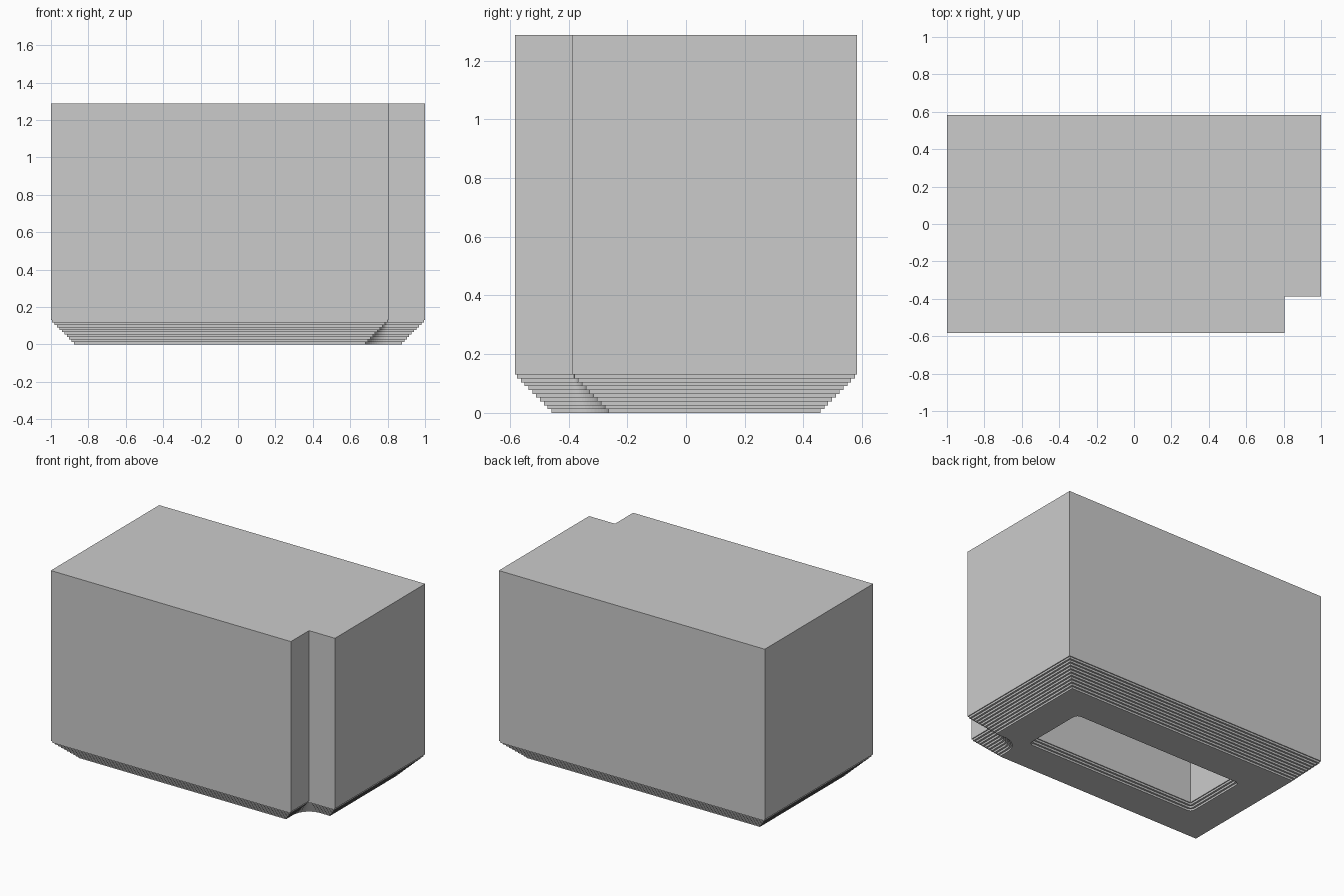
import bpy
import bmesh
from math import pi, cos, sin

cube = bpy.data.objects.get("Cube")
if cube:
    bpy.data.objects.remove(cube, do_unlink=True)

HALF_X, HALF_Y, HEIGHT = 1.0, 0.582, 1.288
NOTCH = 0.195               # square corner notch
STEP = 0.013                # height and depth of one base step
OUTER_STEPS, INNER_STEPS = 10, 3
WALL = 0.387                # thickness around the cavity
ARC = 12


def arc(cx, cy, r, start, end):
    return [(cx + r * cos(start + (end - start) * i / ARC),
             cy + r * sin(start + (end - start) * i / ARC)) for i in range(ARC + 1)]


def outer_outline(d):
    """Notched rectangle inset by d, rounded at the inner notch corner."""
    x, y = HALF_X - d, HALF_Y - d
    nx, ny = HALF_X - NOTCH, NOTCH - HALF_Y
    return ([(-x, -y), (nx - d, -y)] + arc(nx, ny, d, pi, pi / 2)
            + [(x, ny + d), (x, y), (-x, y)])


def cavity_outline(d):
    """Rectangle grown by d, with rounded corners."""
    x, y = HALF_X - WALL, HALF_Y - WALL
    points = []
    for k, (cx, cy) in enumerate([(x, y), (-x, y), (-x, -y), (x, -y)]):
        points += arc(cx, cy, d, k * pi / 2, (k + 1) * pi / 2)
    return points


def stepped_shell(bm, outline, steps, top):
    """Stack stepped layers below a straight wall, cap the top, return bottom edges."""
    levels = []
    for i in range(steps):
        d = (steps - i - 0.5) * STEP
        levels += [(d, i * STEP), (d, (i + 1) * STEP)]
    levels += [(0, steps * STEP), (0, top)]
    rings = [[bm.verts.new((x, y, z)) for x, y in outline(d)] for d, z in levels]
    n = len(rings[0])
    for low, high in zip(rings, rings[1:]):
        for i in range(n):
            j = (i + 1) % n
            bm.faces.new((low[i], low[j], high[j], high[i]))
    bm.faces.new(rings[-1])
    return [bm.edges.get((rings[0][i], rings[0][(i + 1) % n])) for i in range(n)]


# Block with stepped foot and stepped underside opening
bm = bmesh.new()
rim = stepped_shell(bm, outer_outline, OUTER_STEPS, HEIGHT)
rim += stepped_shell(bm, cavity_outline, INNER_STEPS, HEIGHT - WALL)
bmesh.ops.triangle_fill(bm, edges=rim, use_beauty=True)
bmesh.ops.remove_doubles(bm, verts=bm.verts[:], dist=0.0001)
bmesh.ops.recalc_face_normals(bm, faces=bm.faces[:])

mesh = bpy.data.meshes.new("notched_block")
bm.to_mesh(mesh)
bm.free()
block = bpy.data.objects.new("notched_block", mesh)
bpy.context.collection.objects.link(block)

# Plain grey material
grey = bpy.data.materials.new("light_grey")
grey.use_nodes = True
color = (0.6, 0.6, 0.6, 1)
grey.diffuse_color = color
grey.node_tree.nodes["Principled BSDF"].inputs["Base Color"].default_value = color
mesh.materials.append(grey)
